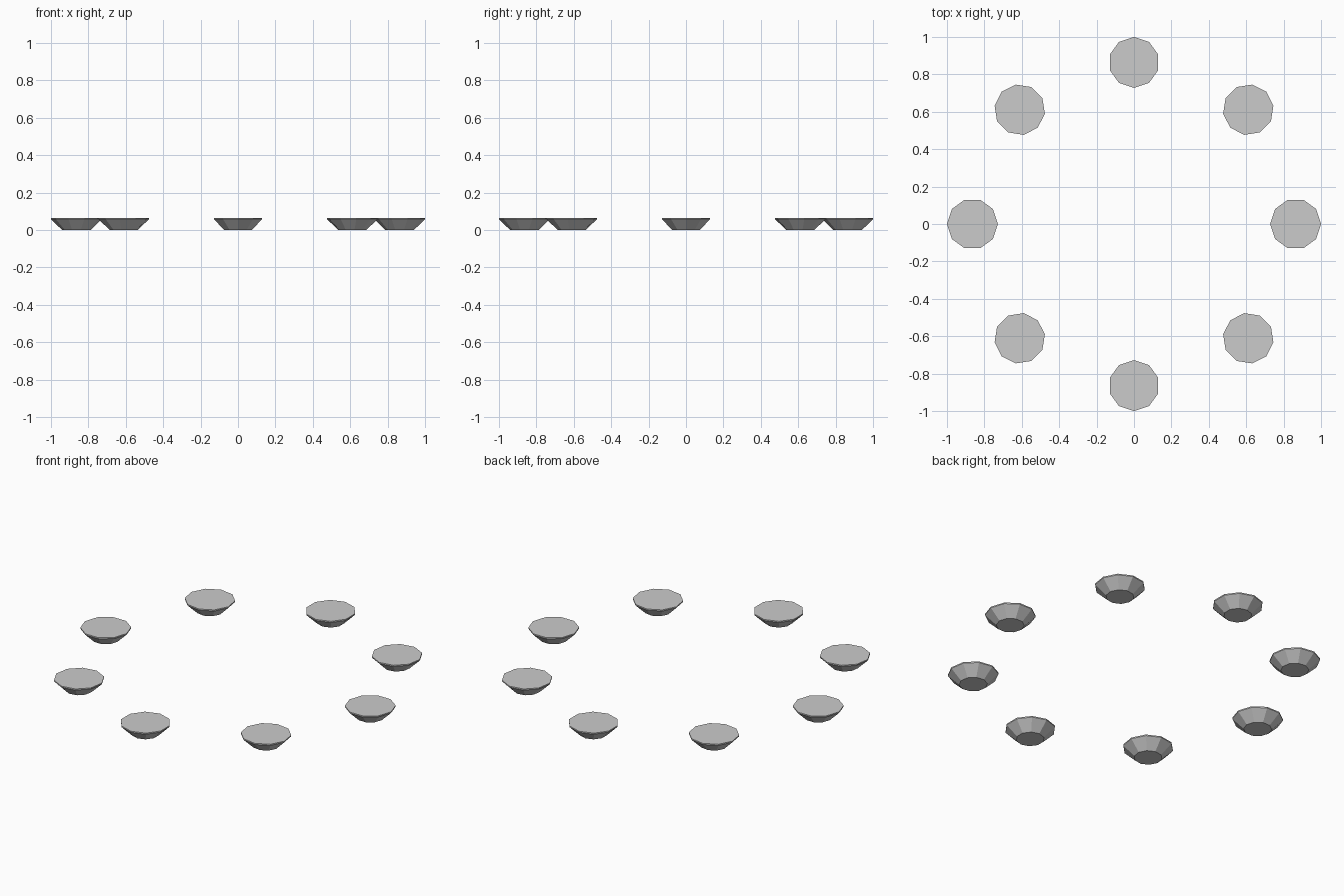
import bpy, bmesh
from math import cos, sin, pi

if "Cube" in bpy.data.objects:
    bpy.data.objects.remove(bpy.data.objects["Cube"])

SIDES, COUNT, RING = 10, 8, 0.864
# (radius, height) profile of one foot: narrow base, flared wall, thin rim
PROFILE = [(0.076, 0.0), (0.136, 0.058), (0.136, 0.065)]


def foot(name, angle):
    bm = bmesh.new()
    rings = []
    for r, z in PROFILE:
        rings.append([bm.verts.new((r * cos(2 * pi * i / SIDES), r * sin(2 * pi * i / SIDES), z))
                      for i in range(SIDES)])
    for a, b in zip(rings, rings[1:]):
        for i in range(SIDES):
            j = (i + 1) % SIDES
            bm.faces.new((a[i], a[j], b[j], b[i]))
    bm.faces.new(rings[0][::-1])
    bm.faces.new(rings[-1])
    mesh = bpy.data.meshes.new(name)
    bm.to_mesh(mesh)
    bm.free()
    ob = bpy.data.objects.new(name, mesh)
    ob.location = (RING * cos(angle), RING * sin(angle), 0)
    ob.rotation_euler.z = angle
    bpy.context.collection.objects.link(ob)


# Ring of feet, each turned to face outward
for k in range(COUNT):
    foot(f"tapered_foot_{k + 1}", 2 * pi * k / COUNT)
